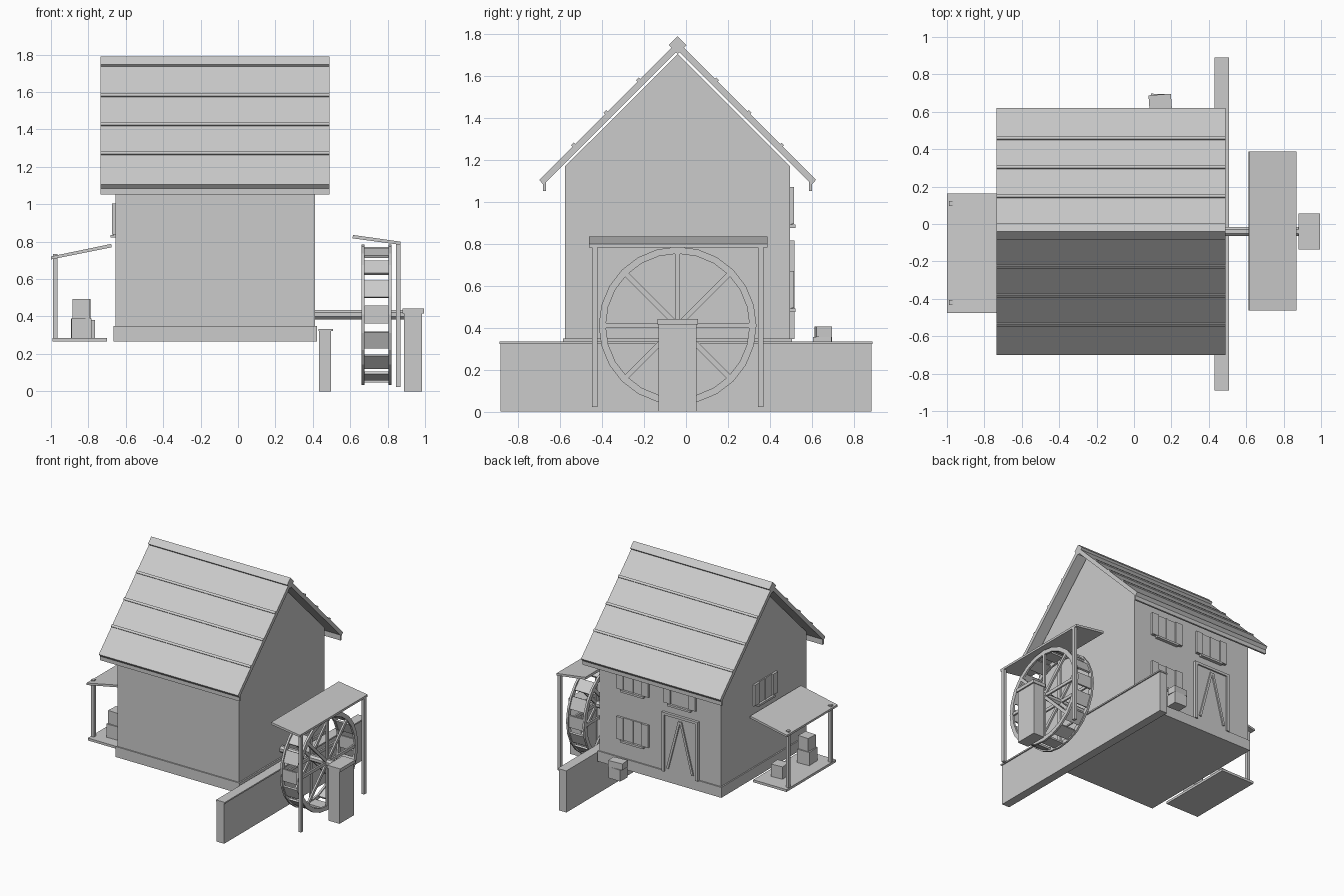
import bpy, bmesh, math
from mathutils import Matrix, Vector

if "Cube" in bpy.data.objects:
    bpy.data.objects.remove(bpy.data.objects["Cube"])

CY = -0.04  # ridge / wheel centre line in y


def finish(name, bm):
    bmesh.ops.recalc_face_normals(bm, faces=bm.faces)
    me = bpy.data.meshes.new(name)
    bm.to_mesh(me)
    bm.free()
    ob = bpy.data.objects.new(name, me)
    bpy.context.collection.objects.link(ob)
    return ob


def add_box(bm, x0, x1, y0, y1, z0, z1, rot=None):
    """Box from its extents, optionally turned about its own centre."""
    c = Vector(((x0 + x1) / 2, (y0 + y1) / 2, (z0 + z1) / 2))
    m = Matrix.Translation(c) @ (rot or Matrix.Identity(4))
    m = m @ Matrix.Diagonal((x1 - x0, y1 - y0, z1 - z0, 1))
    bmesh.ops.create_cube(bm, size=1, matrix=m)


def box(name, *ext, rot=None):
    bm = bmesh.new()
    add_box(bm, *ext, rot=rot)
    return finish(name, bm)


def prism(name, pts, axis, a, b):
    """Extrude a profile along x (pts = y,z) or along y (pts = x,z)."""
    bm = bmesh.new()
    put = (lambda p, t: (t, p[0], p[1])) if axis == 'x' else (lambda p, t: (p[0], t, p[1]))
    f = bm.faces.new([bm.verts.new(put(p, a)) for p in pts])
    g = bmesh.ops.extrude_face_region(bm, geom=[f])
    vs = [v for v in g['geom'] if isinstance(v, bmesh.types.BMVert)]
    d = Vector(put((0, 0), b - a))
    bmesh.ops.translate(bm, verts=vs, vec=d)
    return finish(name, bm)


# House body and plinth
prism("house_walls", [(-0.576, 0.3), (0.496, 0.3), (0.496, 1.17), (CY, 1.705), (-0.576, 1.17)],
      'x', -0.655, 0.412)
box("plinth", -0.665, 0.423, -0.586, 0.506, 0.265, 0.348)

# Roof slopes, battens and eave boards
RX0, RX1 = -0.735, 0.49
for side, s in (("front", -1), ("back", 1)):
    prism(f"roof_{side}", [(CY, 1.765), (CY + s * 0.66, 1.105), (CY + s * 0.64, 1.082), (CY, 1.722)],
          'x', RX0, RX1)
    prism(f"eave_board_{side}", [(CY + s * 0.627, 1.052), (CY + s * 0.641, 1.052),
                                 (CY + s * 0.641, 1.10), (CY + s * 0.627, 1.10)], 'x', RX0, RX1)
    for i, d in enumerate((0.185, 0.34, 0.495)):
        y, z = CY + s * d, 1.765 - d
        box(f"roof_batten_{side}_{i}", RX0, RX1, y - 0.009, y + 0.009, z - 0.009, z + 0.009,
            rot=Matrix.Rotation(math.radians(45), 4, 'X'))
box("ridge_beam", RX0, RX1, CY - 0.03, CY + 0.03, 1.718, 1.778,
    rot=Matrix.Rotation(math.radians(45), 4, 'X'))


def window(name, origin, right, out, w=0.26, h=0.18):
    """Shuttered window; origin is the bottom centre on the wall."""
    bm = bmesh.new()
    add_box(bm, -w / 2, w / 2, -0.01, 0.008, 0.01, h)             # pane
    for s in (-1, 1):
        x = s * (w / 2 - 0.03)
        add_box(bm, x - 0.03, x + 0.03, 0, 0.018, 0.014, h)       # shutters
    add_box(bm, -0.006, 0.006, 0, 0.013, 0.01, h)                 # mullion
    add_box(bm, -w * 0.36, w * 0.36, 0, 0.026, -0.004, 0.012)     # sill
    m = Matrix.Identity(4)
    m.col[0], m.col[1] = (*right, 0), (*out, 0)
    m.translation = origin
    bm.transform(m)
    finish(name, bm)


for i, (x, z) in enumerate(((0.115, 0.88), (-0.30, 0.88), (0.115, 0.48))):
    window(f"back_window_{i}", (x, 0.496, z), (-1, 0, 0), (0, 1, 0), w=0.28, h=0.19)
window("side_window", (-0.655, -0.05, 0.825), (0, -1, 0), (-1, 0, 0), w=0.29)

# Door with jambs, lintel and diagonal braces
DX = -0.305
box("door_panel", DX - 0.14, DX + 0.14, 0.49, 0.506, 0.345, 0.80)
box("door_lintel", DX - 0.16, DX + 0.16, 0.49, 0.517, 0.795, 0.815)
for s in (-1, 1):
    box("door_jamb", DX + s * 0.148 - 0.012, DX + s * 0.148 + 0.012, 0.49, 0.517, 0.345, 0.80)
    a = math.atan2(0.105, 0.40)
    box("door_brace", DX + s * 0.058 - 0.009, DX + s * 0.058 + 0.009, 0.50, 0.516, 0.37, 0.78,
        rot=Matrix.Rotation(-s * a, 4, 'Y'))

# Stone channel wall with its cap
box("channel_wall", 0.432, 0.498, -0.885, 0.885, 0, 0.324)
box("channel_wall_cap", 0.43, 0.507, -0.89, 0.89, 0.322, 0.333)

# Outer axle pillar
box("axle_pillar", 0.888, 0.984, CY - 0.09, CY + 0.09, 0, 0.418)
box("axle_pillar_cap", 0.88, 0.995, CY - 0.097, CY + 0.097, 0.416, 0.442)

# Axle
WZ = 0.41
bm = bmesh.new()
bmesh.ops.create_cone(bm, cap_ends=True, segments=8, radius1=0.027, radius2=0.027, depth=0.53,
                      matrix=Matrix.Translation((0.665, CY, WZ)) @ Matrix.Rotation(math.pi / 2, 4, 'Y')
                      @ Matrix.Rotation(math.pi / 8, 4, 'Z'))
finish("wheel_axle", bm)


# Water wheel: two rims, spokes and tangential paddles
def rim(name, x0, x1, r_in, r_out, n=24):
    bm = bmesh.new()
    rings = []
    for x, r in ((x0, r_in), (x0, r_out), (x1, r_out), (x1, r_in)):
        rings.append([bm.verts.new((x, CY + r * math.cos(t), WZ + r * math.sin(t)))
                      for t in (2 * math.pi * k / n for k in range(n))])
    for i in range(4):
        p, q = rings[i], rings[(i + 1) % 4]
        for k in range(n):
            bm.faces.new((p[k], p[(k + 1) % n], q[(k + 1) % n], q[k]))
    finish(name, bm)


hub = Matrix.Translation((0, CY, WZ))
for side, x in (("inner", 0.667), ("outer", 0.812)):
    rim(f"wheel_rim_{side}", x - 0.008, x + 0.008, 0.343, 0.376)
    bm = bmesh.new()
    for k in range(4):
        tmp = Matrix.Rotation(k * math.pi / 4, 4, 'X')
        m = hub @ Matrix.Translation((x, 0, 0)) @ tmp @ Matrix.Diagonal((0.014, 0.024, 0.70, 1))
        bmesh.ops.create_cube(bm, size=1, matrix=m)
    finish(f"wheel_spokes_{side}", bm)
bm = bmesh.new()
for k in range(16):
    m = hub @ Matrix.Rotation(k * math.pi / 8, 4, 'X') @ Matrix.Translation((0.74, 0, 0.355))
    bmesh.ops.create_cube(bm, size=1, matrix=m @ Matrix.Diagonal((0.14, 0.095, 0.014, 1)))
finish("wheel_paddles", bm)

# Canopy over the wheel
prism("wheel_canopy", [(0.612, 0.818), (0.868, 0.783), (0.868, 0.80), (0.615, 0.836)], 'y', -0.462, 0.388)
for y in (-0.436, 0.356):
    box("canopy_post", 0.846, 0.87, y - 0.013, y + 0.013, 0.022, 0.793)

# Side porch
prism("porch_roof", [(-1.0, 0.705), (-0.675, 0.77), (-0.678, 0.788), (-1.0, 0.721)], 'y', -0.475, 0.162)
box("porch_floor", -0.992, -0.70, -0.47, 0.155, 0.265, 0.284)
for y in (-0.42, 0.11):
    box("porch_post", -0.989, -0.964, y - 0.0125, y + 0.0125, 0.265, 0.735)


def turn(deg):
    return Matrix.Rotation(math.radians(deg), 4, 'Z')


# Crates on the porch and by the back wall
box("porch_crate_lower", -0.892, -0.786, -0.38, -0.27, 0.284, 0.39, rot=turn(2))
box("porch_crate_upper", -0.882, -0.79, -0.37, -0.28, 0.39, 0.494, rot=turn(-3))
box("porch_crate_small", -0.865, -0.768, -0.06, 0.03, 0.284, 0.382, rot=turn(5))
box("back_crate_lower", 0.09, 0.195, 0.607, 0.695, 0.265, 0.355, rot=turn(-2))
box("back_crate_upper", 0.08, 0.20, 0.617, 0.692, 0.355, 0.405, rot=turn(4))
